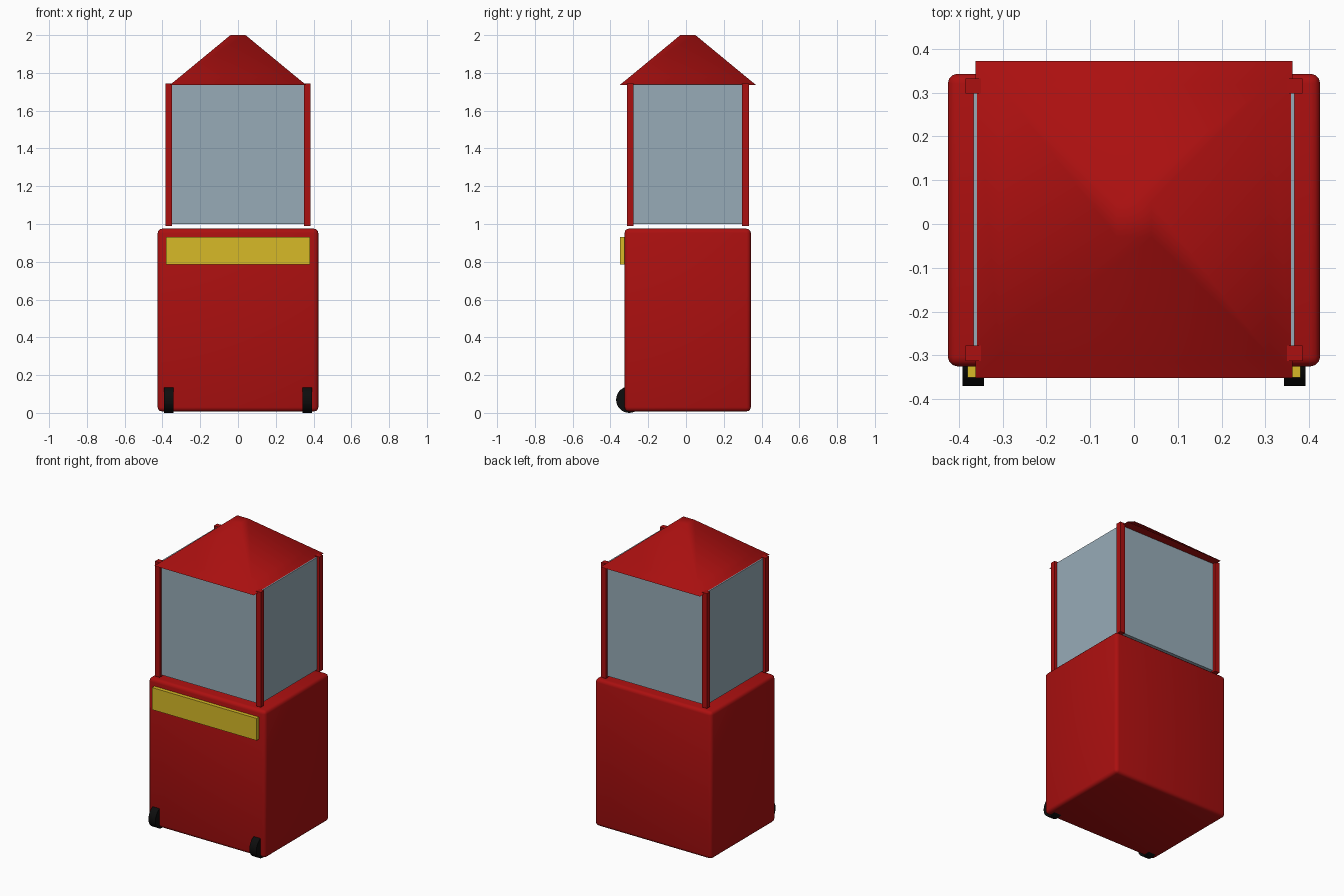
import bpy, bmesh, math
from mathutils import Matrix, Vector

if "Cube" in bpy.data.objects:
    bpy.data.objects.remove(bpy.data.objects["Cube"])


def material(name, rgb):
    m = bpy.data.materials.new(name)
    m.diffuse_color = (*rgb, 1)
    m.use_nodes = True
    m.node_tree.nodes["Principled BSDF"].inputs["Base Color"].default_value = m.diffuse_color
    return m


RED = material("red paint", (0.41, 0.005, 0.005))
GLASS = material("pale glass", (0.31, 0.41, 0.475))
YELLOW = material("yellow trim", (0.68, 0.49, 0.02))
BLACK = material("black rubber", (0.004, 0.004, 0.004))


def finish(name, bm, mat, smooth=None):
    bmesh.ops.recalc_face_normals(bm, faces=bm.faces)
    mesh = bpy.data.meshes.new(name)
    bm.to_mesh(mesh)
    bm.free()
    mesh.materials.append(mat)
    ob = bpy.data.objects.new(name, mesh)
    bpy.context.collection.objects.link(ob)
    if smooth:
        bpy.ops.object.select_all(action='DESELECT')
        ob.select_set(True)
        bpy.context.view_layer.objects.active = ob
        bpy.ops.object.shade_smooth_by_angle(angle=math.radians(smooth))
    return ob


def box(name, lo, hi, mat, bevel=0):
    lo, hi = Vector(lo), Vector(hi)
    bm = bmesh.new()
    bmesh.ops.create_cube(bm, size=1, matrix=Matrix.Translation((lo + hi) / 2)
                          @ Matrix.Diagonal((*(hi - lo), 1)))
    if bevel:
        bmesh.ops.bevel(bm, geom=bm.edges[:], offset=bevel, segments=3,
                        profile=0.5, affect='EDGES')
    return finish(name, bm, mat, 35 if bevel else None)


# Lower cabinet and the yellow plate on its front
box("cabinet", (-0.425, -0.325, 0.008), (0.425, 0.343, 0.975), RED, 0.022)
box("front_plate", (-0.38, -0.35, 0.785), (0.38, -0.31, 0.93), YELLOW)

# Glass case with four corner posts
CY = 0.01
box("glass_case", (-0.366, CY - 0.305, 1.0), (0.366, CY + 0.305, 1.738), GLASS)
for sx, side in ((-1, "left"), (1, "right")):
    for sy, end in ((-1, "front"), (1, "back")):
        x, y = sx * 0.367, CY + sy * 0.305
        box(f"{end}_{side}_post", (x - 0.0175, y - 0.0175, 0.99),
            (x + 0.0175, y + 0.0175, 1.745), RED)

# Pyramid roof with a small flat top
bm = bmesh.new()
rings = []
for r, z in ((0.362, 1.735), (0.308, 1.779), (0.04, 2.0)):
    rings.append([bm.verts.new((sx * r, CY + sy * r, z))
                  for sx, sy in ((-1, -1), (1, -1), (1, 1), (-1, 1))])
bm.faces.new(rings[0][::-1])
bm.faces.new(rings[-1])
for a, b in zip(rings, rings[1:]):
    for i in range(4):
        j = (i + 1) % 4
        bm.faces.new((a[i], a[j], b[j], b[i]))
finish("roof", bm, RED, 62)

# Two wheels at the foot of the front
for sx, side in ((-1, "left"), (1, "right")):
    bm = bmesh.new()
    bmesh.ops.create_cone(bm, cap_ends=True, segments=32, radius1=0.07,
                          radius2=0.07, depth=0.05,
                          matrix=Matrix.Translation((sx * 0.367, -0.3, 0.07))
                          @ Matrix.Rotation(math.pi / 2, 4, 'Y'))
    finish(f"{side}_wheel", bm, BLACK, 35)
